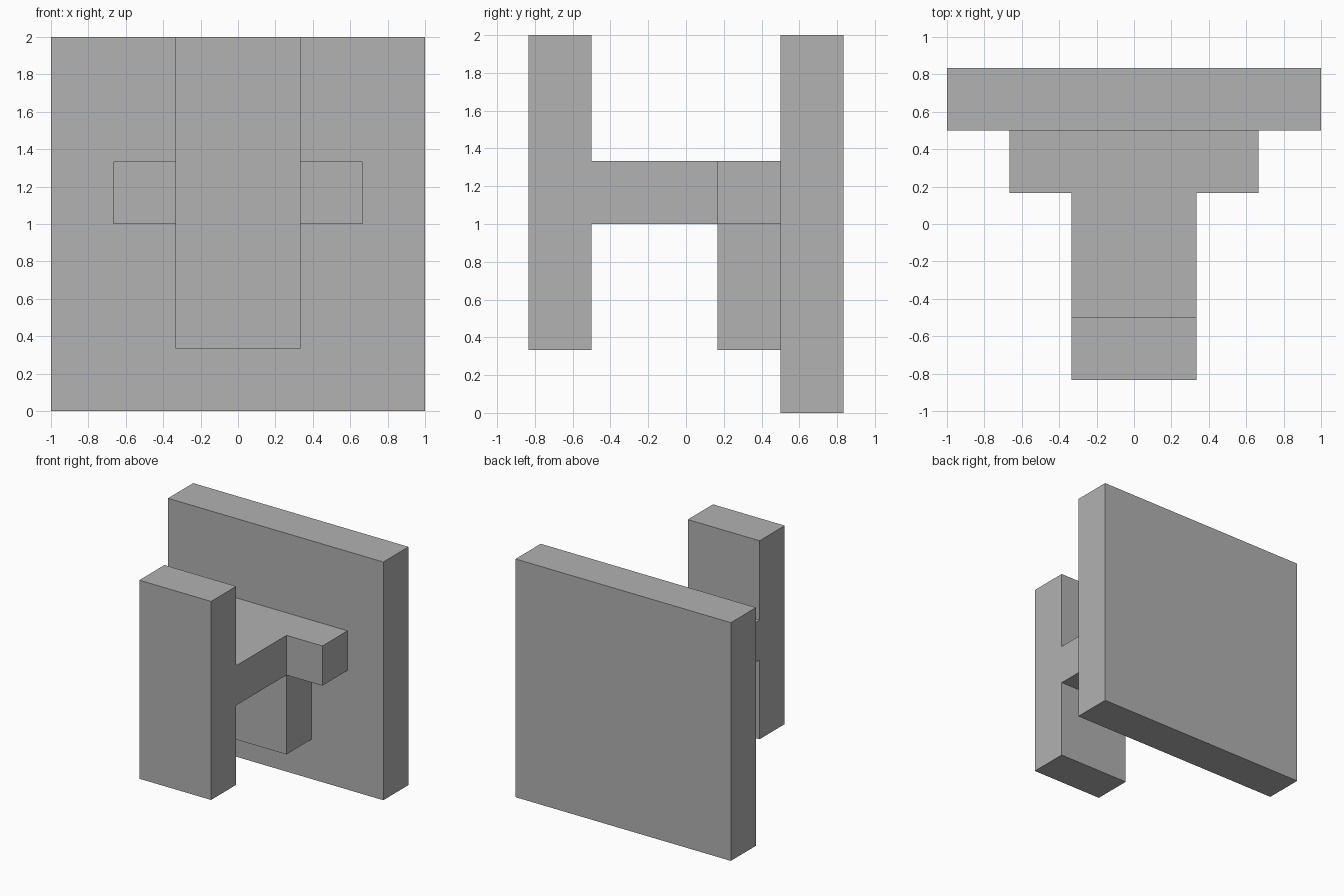
import bpy

cube = bpy.data.objects.get("Cube")
if cube:
    bpy.data.objects.remove(cube, do_unlink=True)

U = 1 / 3  # module: every part is sized in thirds

grey = bpy.data.materials.new("plain grey")
colour = (0.445, 0.445, 0.445, 1)
grey.diffuse_color = colour
grey.use_nodes = True
grey.node_tree.nodes["Principled BSDF"].inputs["Base Color"].default_value = colour


def block(name, x, y, z):
    """Box spanning the given (min, max) ranges, in modules."""
    spans = (x, y, z)
    bpy.ops.mesh.primitive_cube_add(size=1, location=[(a + b) / 2 * U for a, b in spans])
    ob = bpy.context.object
    ob.name = name
    ob.scale = [(b - a) * U for a, b in spans]
    bpy.ops.object.transform_apply(location=False, rotation=False, scale=True)
    ob.data.materials.append(grey)
    return ob


# Large square panel at the back
block("back_panel", (-3, 3), (1.5, 2.5), (0, 6))
# Narrow upright slab at the front
block("front_panel", (-1, 1), (-2.5, -1.5), (1, 6))
# Horizontal beam joining the two panels
block("bridge", (-1, 1), (-1.5, 1.5), (3, 4))
# Support under the rear end of the bridge
block("lower_support", (-1, 1), (0.5, 1.5), (1, 3))
# Short arms on either side of the bridge
for name, x in (("left_arm", (1, 2)), ("right_arm", (-2, -1))):
    block(name, x, (0.5, 1.5), (3, 4))
